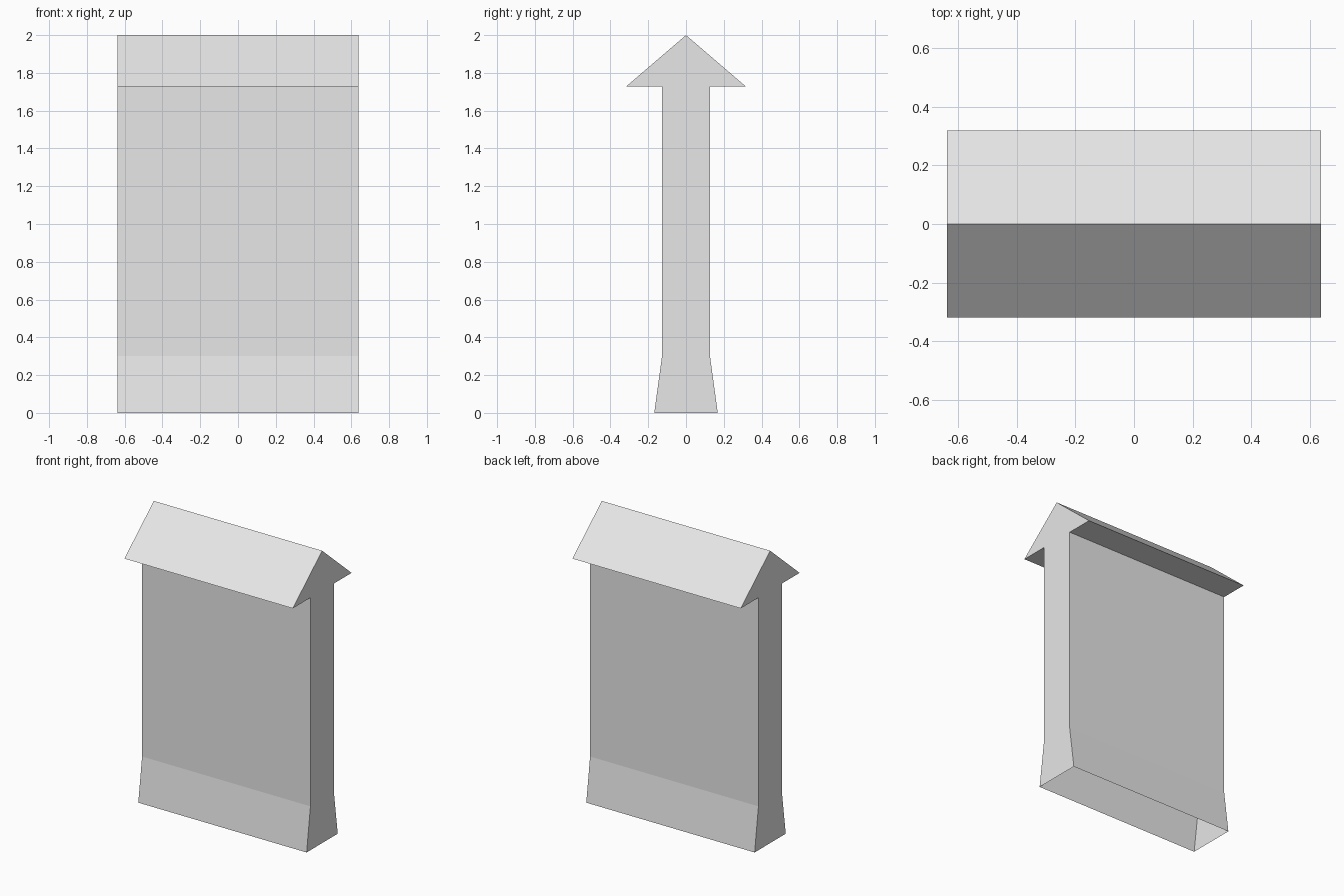
import bpy
import bmesh

# Remove the default cube
cube = bpy.data.objects.get("Cube")
if cube:
    bpy.data.objects.remove(cube, do_unlink=True)

# Plain grey material
grey = bpy.data.materials.new("light_grey")
grey.use_nodes = True
colour = (0.8, 0.8, 0.8, 1)
grey.diffuse_color = colour
grey.node_tree.nodes["Principled BSDF"].inputs["Base Color"].default_value = colour

HALF_LENGTH = 0.637

# Half cross-section (y, z): flared foot, wall, eave, ridge
half = [(0.168, 0), (0.127, 0.30), (0.127, 1.727), (0.318, 1.727), (0, 2)]
profile = half + [(-y, z) for y, z in reversed(half[:-1])]

# Extrude the section along x as a hollow shell, open underneath
bm = bmesh.new()
left, right = [[bm.verts.new((x, y, z)) for y, z in profile]
               for x in (HALF_LENGTH, -HALF_LENGTH)]
bm.faces.new(left)
bm.faces.new(right[::-1])
for i in range(len(profile) - 1):
    bm.faces.new((left[i + 1], left[i], right[i], right[i + 1]))
bmesh.ops.recalc_face_normals(bm, faces=bm.faces)

mesh = bpy.data.meshes.new("roofed_wall")
bm.to_mesh(mesh)
bm.free()
mesh.materials.append(grey)
wall = bpy.data.objects.new("roofed_wall", mesh)
bpy.context.collection.objects.link(wall)
